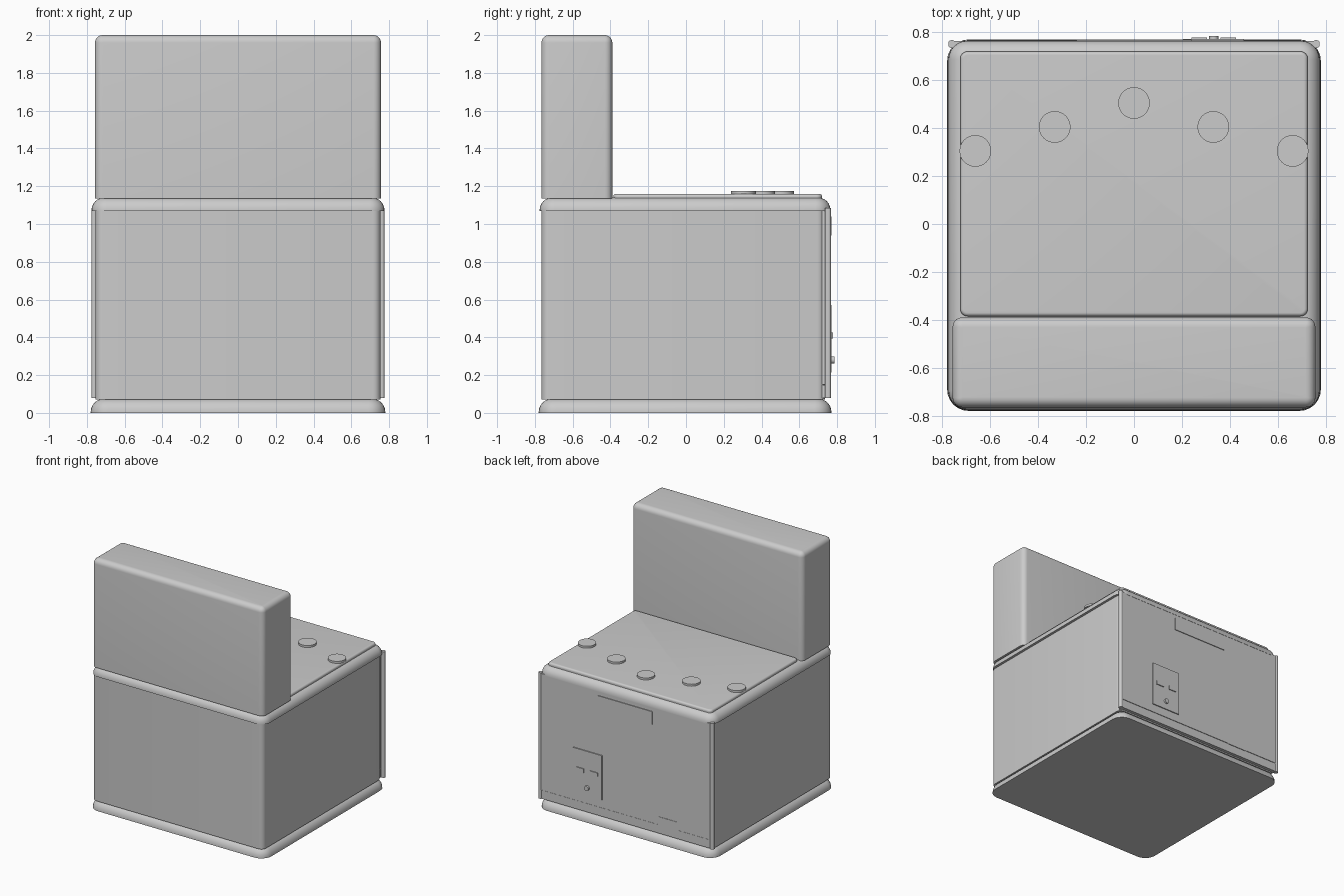
import bpy, bmesh, math

if "Cube" in bpy.data.objects:
    bpy.data.objects.remove(bpy.data.objects["Cube"])

grey = bpy.data.materials.new("plain grey")
grey.diffuse_color = (0.6, 0.6, 0.6, 1)
grey.use_nodes = True
grey.node_tree.nodes["Principled BSDF"].inputs["Base Color"].default_value = grey.diffuse_color


def finish(bm, name):
    bmesh.ops.recalc_face_normals(bm, faces=bm.faces)
    me = bpy.data.meshes.new(name)
    bm.to_mesh(me)
    bm.free()
    me.materials.append(grey)
    ob = bpy.data.objects.new(name, me)
    bpy.context.collection.objects.link(ob)
    bpy.ops.object.select_all(action='DESELECT')
    ob.select_set(True)
    bpy.context.view_layer.objects.active = ob
    bpy.ops.object.shade_smooth_by_angle(angle=math.radians(35))
    return ob


def rounded_box(name, x, y, z, corner=0.04, top=0.0, seg=6):
    """Box with rounded upright corners and a quarter-round top edge."""
    bm = bmesh.new()
    steps = [(0.0, z[0])]
    if top:
        for i in range(seg + 1):
            a = math.pi / 2 * i / seg
            steps.append((top * (1 - math.cos(a)), z[1] - top + top * math.sin(a)))
    else:
        steps.append((0.0, z[1]))
    rings = []
    for inset, h in steps:
        r = max(corner - inset, 0.004)
        ring = []
        for q, (sx, sy) in enumerate(((1, 1), (0, 1), (0, 0), (1, 0))):
            cx = x[1] - inset - r if sx else x[0] + inset + r
            cy = y[1] - inset - r if sy else y[0] + inset + r
            for i in range(seg + 1):
                a = math.pi / 2 * (q + i / seg)
                ring.append(bm.verts.new((cx + r * math.cos(a), cy + r * math.sin(a), h)))
        rings.append(ring)
    n = len(rings[0])
    for lo, hi in zip(rings, rings[1:]):
        for i in range(n):
            bm.faces.new((lo[i], lo[(i + 1) % n], hi[(i + 1) % n], hi[i]))
    bm.faces.new(rings[0][::-1])
    bm.faces.new(rings[-1])
    return finish(bm, name)


def plate(name, x, y, z):
    bm = bmesh.new()
    bmesh.ops.create_cube(bm, size=1)
    for v in bm.verts:
        v.co = [(r[0] + r[1]) / 2 + c * (r[1] - r[0]) for c, r in zip(v.co, (x, y, z))]
    return finish(bm, name)


def disc(name, loc, radius, depth, rot=(0, 0, 0), sides=32):
    bm = bmesh.new()
    bmesh.ops.create_cone(bm, cap_ends=True, segments=sides,
                          radius1=radius, radius2=radius, depth=depth)
    ob = finish(bm, name)
    ob.location, ob.rotation_euler = loc, rot
    return ob


# Main cabinet
rounded_box("base", (-.78, .78), (-.78, .77), (0, .075), .09, .07)
rounded_box("body", (-.755, .755), (-.765, .735), (.07, 1.08), .04)
rounded_box("top_trim", (-.775, .775), (-.775, .765), (1.07, 1.14), .08, .066)
rounded_box("worktop", (-.725, .725), (-.385, .72), (1.13, 1.16), .03, .015)
rounded_box("upright_back", (-.757, .757), (-.765, -.39), (1.135, 2), .04, .04)

# Buttons in a shallow arch on the worktop
for i in range(-2, 3):
    disc(f"button_{i + 3}", (i * .331, .505 - abs(i) * .1, 1.167), .066, .018)

# Rear panel with corner posts
plate("rear_panel", (-.75, .75), (.72, .763), (.15, 1.08))
plate("rear_kick_strip", (-.75, .75), (.72, .761), (.08, .148))
for s, side in ((-1, "left"), (1, "right")):
    c = s * .76
    rounded_box(f"corner_post_{side}", (c - .015, c + .015), (.735, .767), (.078, 1.085), .012)

# Rear labels
plate("rear_label", (-.24, .24), (.755, .769), (.94, 1.04))
plate("rear_tab", (-.455, -.285), (.755, .766), (.145, .215))

# Rear power socket
plate("socket_plate", (.205, .46), (.755, .771), (.215, .57))
for n, cx in (("a", .272), ("b", .393)):
    plate(f"socket_prong_{n}", (cx - .033, cx + .033), (.765, .778), (.395, .425))
disc("socket_pin", (.333, .774, .28), .019, .022, (math.pi / 2, 0, 0), 20)
